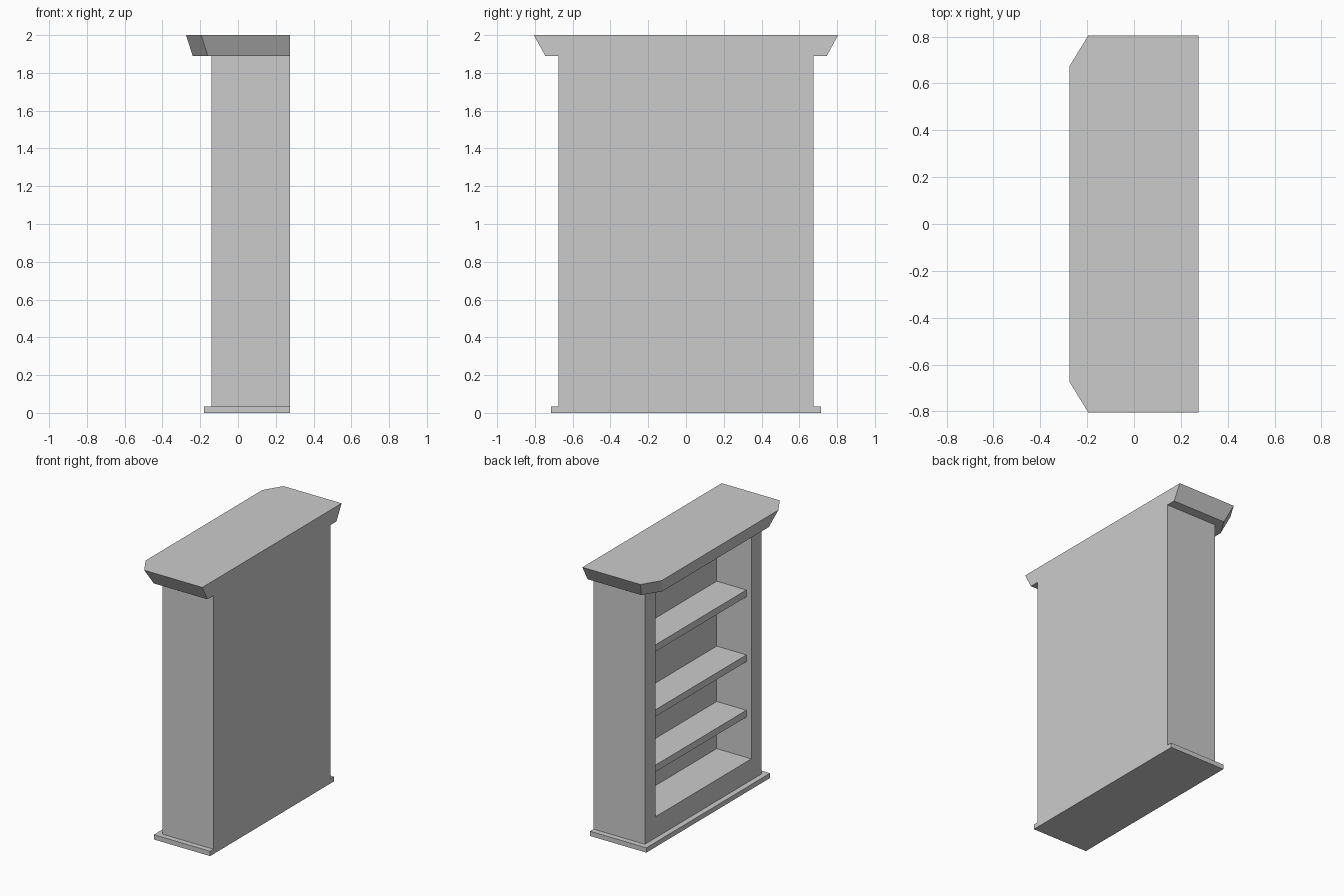
import bpy, bmesh

if "Cube" in bpy.data.objects:
    bpy.data.objects.remove(bpy.data.objects["Cube"])

BACK = 0.275   # flush rear plane shared by plinth, carcass and crown


def make_object(name, bm):
    bmesh.ops.recalc_face_normals(bm, faces=bm.faces)
    mesh = bpy.data.meshes.new(name)
    bm.to_mesh(mesh)
    bm.free()
    obj = bpy.data.objects.new(name, mesh)
    bpy.context.collection.objects.link(obj)
    return obj


def loft(name, lower, z0, upper, z1):
    """Solid between two matching plan outlines."""
    bm = bmesh.new()
    a = [bm.verts.new((x, y, z0)) for x, y in lower]
    b = [bm.verts.new((x, y, z1)) for x, y in upper]
    bm.faces.new(a)
    bm.faces.new(b)
    n = len(a)
    for i in range(n):
        j = (i + 1) % n
        bm.faces.new((a[i], a[j], b[j], b[i]))
    return make_object(name, bm)


def box(name, x0, x1, half_y, z0, z1):
    plan = [(x0, -half_y), (x1, -half_y), (x1, half_y), (x0, half_y)]
    return loft(name, plan, z0, plan, z1)


def crown_plan(front, half_y):
    """Rectangle with the two front corners cut off."""
    side = [(BACK, half_y), (front + 0.08, half_y), (front, half_y - 0.13)]
    return side + [(x, -y) for x, y in reversed(side)]


# Plinth
box("plinth", -0.18, BACK, 0.715, 0.0, 0.035)

# Carcass with the open compartment cut out of its front
carcass = box("carcass", -0.14, BACK, 0.675, 0.035, 1.89)
cutter = box("opening_cutter", -0.4, 0.14, 0.555, 0.19, 2.2)
cutter.hide_render = True
cut = carcass.modifiers.new("opening", 'BOOLEAN')
cut.operation = 'DIFFERENCE'
cut.solver = 'EXACT'
cut.object = cutter
bpy.context.view_layer.objects.active = carcass
bpy.ops.object.modifier_apply(modifier=cut.name)
bpy.data.objects.remove(cutter)

# Shelves, set back slightly from the front frame
for i, top in enumerate((0.535, 0.94, 1.415)):
    box(f"shelf_{i + 1}", -0.10, 0.14, 0.555, top - 0.05, top)

# Crown flaring outwards on the front and sides
loft("crown", crown_plan(-0.24, 0.745), 1.89, crown_plan(-0.275, 0.805), 2.0)
